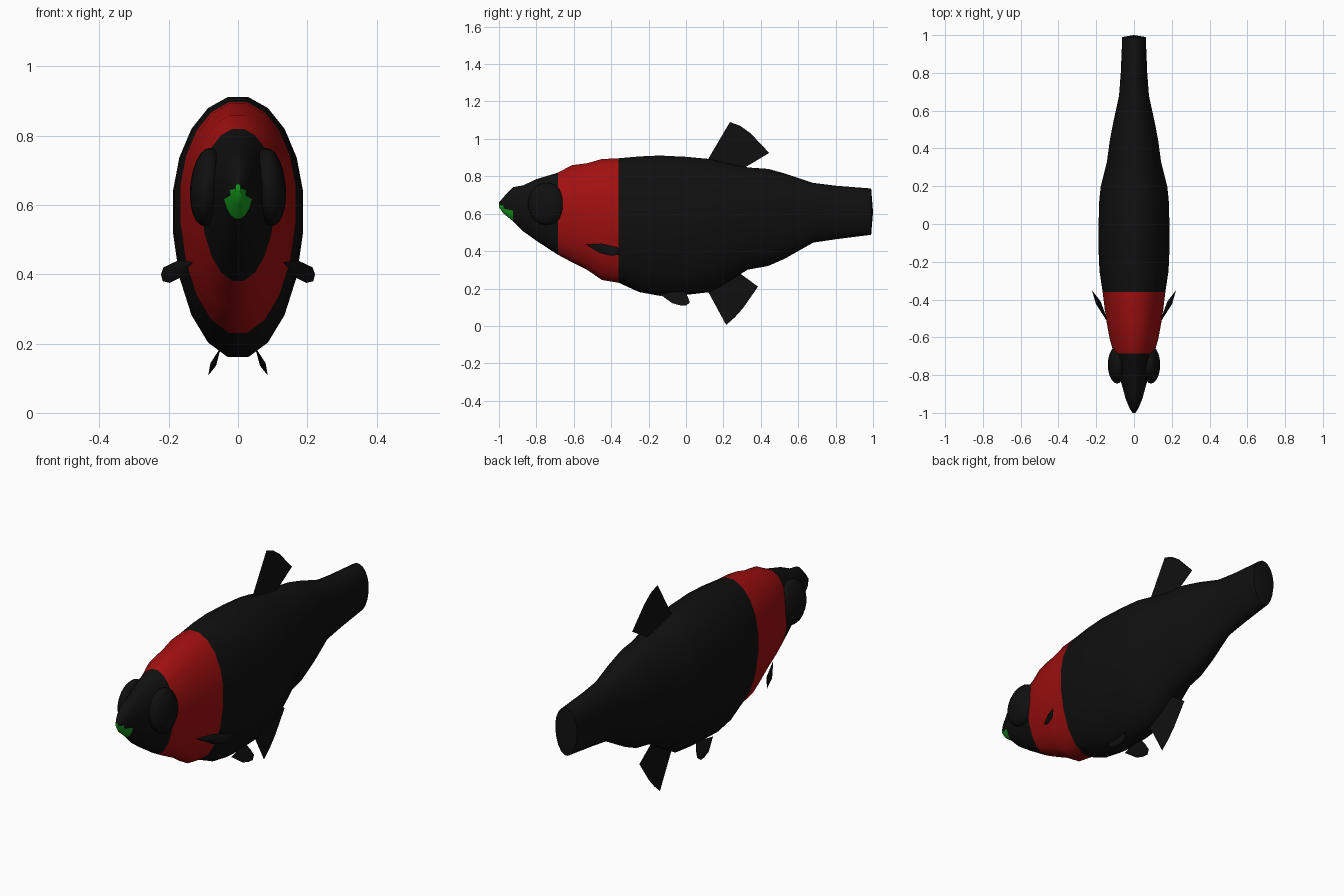
import bpy, bmesh, math
from mathutils import Vector

cube = bpy.data.objects.get("Cube")
if cube:
    bpy.data.objects.remove(cube, do_unlink=True)


def material(name, rgb):
    m = bpy.data.materials.new(name)
    m.use_nodes = True
    m.diffuse_color = (*rgb, 1)
    m.node_tree.nodes["Principled BSDF"].inputs["Base Color"].default_value = (*rgb, 1)
    return m


BLACK = material("black skin", (0.005, 0.005, 0.005))
RED = material("red band", (0.36, 0.005, 0.005))
GREEN = material("green mouth", (0.008, 0.34, 0.012))


def finish(name, bm, mats, angle=40):
    bmesh.ops.recalc_face_normals(bm, faces=bm.faces)
    mesh = bpy.data.meshes.new(name)
    bm.to_mesh(mesh)
    bm.free()
    ob = bpy.data.objects.new(name, mesh)
    bpy.context.collection.objects.link(ob)
    for m in mats:
        mesh.materials.append(m)
    bpy.ops.object.select_all(action='DESELECT')
    ob.select_set(True)
    bpy.context.view_layer.objects.active = ob
    bpy.ops.object.shade_smooth_by_angle(angle=math.radians(angle))
    return ob


# Body: rings of (y, half width, bottom z, top z)
STATIONS = [
    (-1, .008, .635, .66), (-.975, .024, .6, .69), (-.925, .045, .56, .742),
    (-.87, .06, .505, .752), (-.8, .08, .455, .785), (-.685, .108, .38, .82),
    (-.61, .13, .34, .86), (-.53, .145, .3, .87), (-.45, .157, .245, .893),
    (-.36, .168, .23, .897), (-.25, .185, .18, .907), (-.14, .19, .16, .912),
    (0, .19, .165, .905), (.13, .186, .18, .893), (.2, .178, .22, .875),
    (.33, .145, .3, .848), (.44, .13, .32, .84), (.53, .113, .36, .815),
    (.68, .08, .445, .765), (.8, .071, .463, .75), (.99, .063, .487, .735)]
SIDES = 20
bm = bmesh.new()
rings = []
for y, w, low, high in STATIONS:
    mid = low + (high - low) * .57
    ring = []
    for i in range(SIDES):
        a = math.tau * (i + .5) / SIDES
        s = math.sin(a)
        z = mid + s * ((high - mid) if s > 0 else (mid - low)) * 1.01
        ring.append(bm.verts.new((w * math.cos(a), y, z)))
    rings.append(ring)
for a, b in zip(rings, rings[1:]):
    for i in range(SIDES):
        j = (i + 1) % SIDES
        bm.faces.new((a[i], a[j], b[j], b[i]))
bm.faces.new(rings[0])
# Slightly domed tail end
hub = bm.verts.new((0, 1, .61))
for i in range(SIDES):
    bm.faces.new((rings[-1][i], rings[-1][(i + 1) % SIDES], hub))
for f in bm.faces:
    c = f.calc_center_median()
    if -.685 < c.y < -.36:
        f.material_index = 1
    elif c.y < -.925 and c.z < .655 - (c.y + 1) * .6:
        f.material_index = 2
finish("body", bm, [BLACK, RED, GREEN])

# Bulging eyes
for side, label in ((1, "left"), (-1, "right")):
    bm = bmesh.new()
    bmesh.ops.create_uvsphere(bm, u_segments=20, v_segments=12, radius=1)
    for v in bm.verts:
        x, y, z = v.co
        v.co = (side * (.09 + .048 * x - .008 * z), -.745 + .1 * y, .652 + .113 * z)
    finish(label + "_eye", bm, [BLACK], 60)


# Upright fins: flat sheets on the centre plane
def sheet_fin(name, outline):
    bm = bmesh.new()
    bm.faces.new([bm.verts.new((0, y, z)) for y, z in outline])
    finish(name, bm, [BLACK])


sheet_fin("dorsal_fin", [(.11, .86), (.12, .895), (.235, 1.09), (.29, 1.07), (.345, 1.03),
                         (.445, .925), (.32, .85), (.25, .8)])
sheet_fin("anal_fin", [(.11, .22), (.12, .18), (.215, .005), (.26, .045), (.305, .095),
                       (.385, .21), (.29, .28), (.24, .32)])


# Paired fins: lens-shaped leaves, mirrored
def leaf_fins(name, outline, x_of, thick):
    for side, label in ((1, "left"), (-1, "right")):
        pts = [Vector((side * x_of(y, z), y, z)) for y, z in outline]
        centre = sum(pts, Vector()) / len(pts)
        normal = (pts[1] - pts[0]).cross(pts[3] - pts[0]).normalized()
        bm = bmesh.new()
        rim = [bm.verts.new(p) for p in pts]
        for s in (1, -1):
            peak = bm.verts.new(centre + normal * thick * s)
            for i, v in enumerate(rim):
                bm.faces.new((v, rim[(i + 1) % len(rim)], peak))
        finish(label + "_" + name, bm, [BLACK])


leaf_fins("pectoral_fin", [(-.535, .435), (-.46, .39), (-.4, .375), (-.36, .38),
                           (-.35, .4), (-.365, .42), (-.45, .44)],
          lambda y, z: .13 + .5 * (y + .535), .014)
leaf_fins("pelvic_fin", [(-.14, .17), (-.075, .122), (-.03, .11), (0, .108),
                         (.02, .125), (.01, .155), (-.01, .19)],
          lambda y, z: .058 + (.17 - z) * .45, .009)
